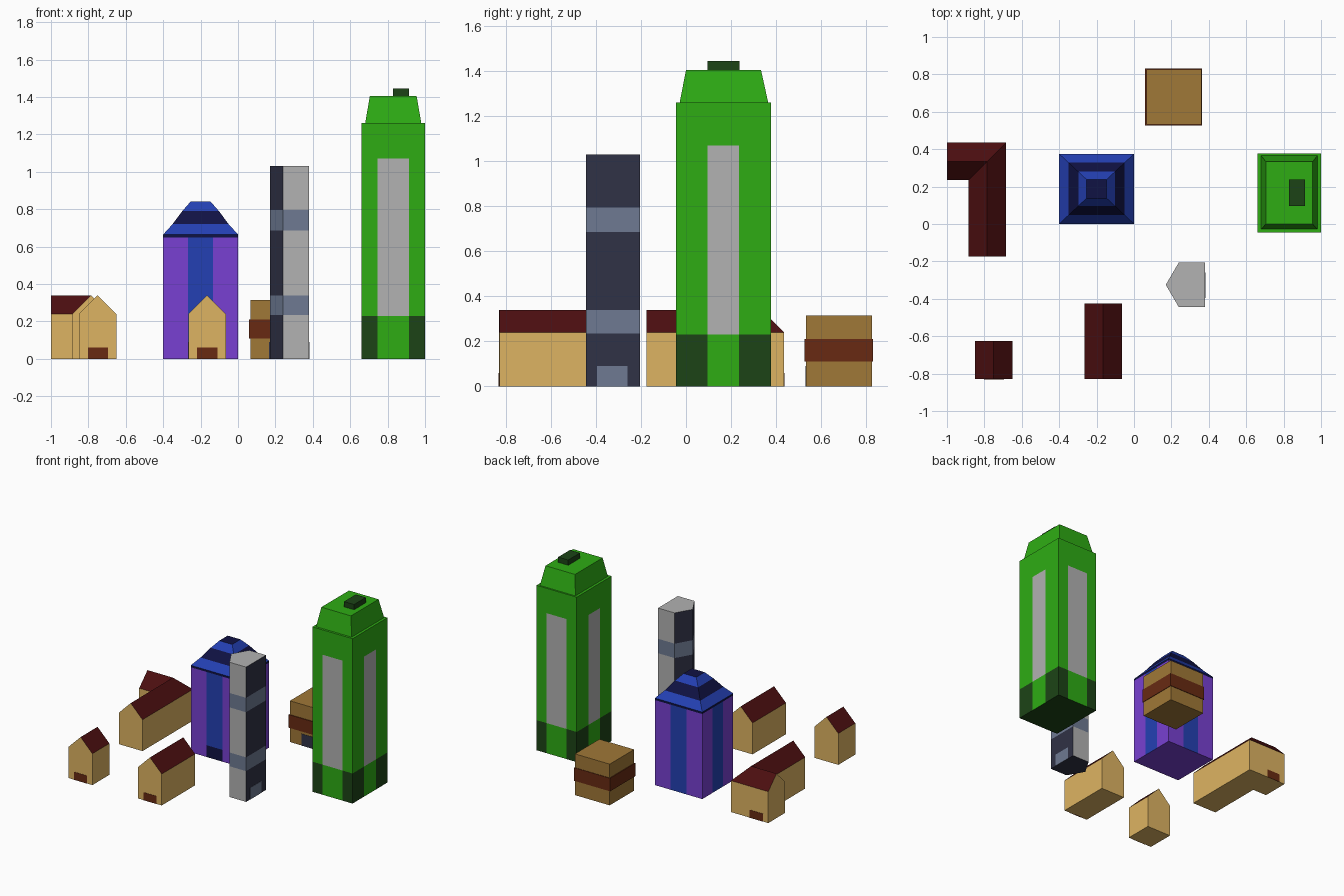
import bpy
from mathutils import Vector

if "Cube" in bpy.data.objects:
    bpy.data.objects.remove(bpy.data.objects["Cube"])


def paint(name, r, g, b):
    m = bpy.data.materials.new(name)
    lin = [(c / 255 / 12.92) if c < 11 else ((c / 255 + 0.055) / 1.055) ** 2.4 for c in (r, g, b)]
    m.diffuse_color = (*lin, 1)
    m.use_nodes = True
    m.node_tree.nodes["Principled BSDF"].inputs["Base Color"].default_value = m.diffuse_color
    return m


GREEN = paint("green", 46, 172, 20)
DARK_GREEN = paint("dark_green", 28, 68, 22)
GREY = paint("grey", 178, 178, 178)
PURPLE = paint("purple", 120, 64, 210)
BLUE = paint("blue", 36, 64, 180)
NAVY = paint("navy", 16, 18, 68)
SLATE = paint("slate", 48, 50, 70)
STEEL = paint("steel", 110, 122, 146)
TAN = paint("tan", 222, 180, 98)
ROOF = paint("roof_red", 76, 14, 16)
BROWN = paint("brown", 160, 120, 55)
RUST = paint("rust", 104, 42, 18)


def make(name, verts, faces, mats):
    """Mesh object with one material per face."""
    me = bpy.data.meshes.new(name)
    me.from_pydata(verts, [], faces)
    used = list(dict.fromkeys(mats))
    for m in used:
        me.materials.append(m)
    for p, m in zip(me.polygons, mats):
        p.material_index = used.index(m)
    ob = bpy.data.objects.new(name, me)
    bpy.context.collection.objects.link(ob)
    return ob


def loft(name, rings, pick, bottom, top):
    """Join (z, outline) rings; pick(level, side) chooses the wall colour."""
    n = len(rings[0][1])
    verts = [(x, y, z) for z, ring in rings for x, y in ring]
    faces, mats = [tuple(reversed(range(n)))], [bottom]
    for k in range(len(rings) - 1):
        for i in range(n):
            j = (i + 1) % n
            faces.append((k * n + i, k * n + j, k * n + n + j, k * n + n + i))
            mats.append(pick(k, i))
    last = (len(rings) - 1) * n
    faces.append(tuple(range(last, last + n)))
    mats.append(top)
    return make(name, verts, faces, mats)


def rect(x0, x1, y0, y1, fx=1 / 3, fy=1 / 3):
    """Rectangle with each side split in three, starting front left."""
    xa, xb = x0 + (x1 - x0) * fx, x1 - (x1 - x0) * fx
    ya, yb = y0 + (y1 - y0) * fy, y1 - (y1 - y0) * fy
    return [(x0, y0), (xa, y0), (xb, y0), (x1, y0), (x1, ya), (x1, yb),
            (x1, y1), (xb, y1), (xa, y1), (x0, y1), (x0, yb), (x0, ya)]


def box(name, x0, x1, y0, y1, z0, z1, mat):
    ring = [(x0, y0), (x1, y0), (x1, y1), (x0, y1)]
    return loft(name, [(z0, ring), (z1, ring)], lambda k, i: mat, mat, mat)


def house(name, stations, half=0.1, eave=0.24, ridge=0.34):
    """Sweep a gable profile along (centre, side direction) stations."""
    prof = [(-half, 0), (half, 0), (half, eave), (0, ridge), (-half, eave)]
    verts = [(c[0] + s * d[0], c[1] + s * d[1], z) for c, d in stations for s, z in prof]
    faces, mats = [(0, 1, 2, 3, 4)], [TAN]
    for k in range(len(stations) - 1):
        for i in range(5):
            a, b = k * 5 + i, k * 5 + (i + 1) % 5
            faces.append((a, a + 5, b + 5, b))
            mats.append(ROOF if i in (2, 3) else TAN)
    e = len(verts) - 5
    faces.append((e + 4, e + 3, e + 2, e + 1, e))
    mats.append(TAN)
    return make(name, verts, faces, mats)


T = 0.002  # door plate thickness

# Green tower: dark corners at the foot, grey window strips, tapered roof
walls = rect(0.66, 1.0, -0.045, 0.377, 0.25)
foot = rect(0.68, 0.98, -0.028, 0.365, 0.25)
crown = rect(0.705, 0.955, 0.0, 0.333, 0.25)


def green_pick(k, i):
    mid = i % 3 == 1
    if k == 0:
        return GREEN if mid else DARK_GREEN
    return GREY if k == 1 and mid else GREEN


loft("green_tower", [(0, walls), (0.23, walls), (1.07, walls), (1.26, walls),
                     (1.26, foot), (1.405, crown)], green_pick, DARK_GREEN, GREEN)
box("green_tower_vent", 0.83, 0.915, 0.095, 0.237, 1.405, 1.445, DARK_GREEN)


# Purple hall: blue strips, navy door, stepped-slope roof
def hall(s):
    return rect(-0.2 - 0.2 * s, -0.2 + 0.2 * s, 0.188 - 0.187 * s, 0.188 + 0.187 * s)


def hall_pick(k, i):
    if k < 2:
        if k == 0 and i == 1:
            return NAVY
        return BLUE if i % 3 == 1 else PURPLE
    return NAVY if k in (2, 4) else BLUE


loft("purple_hall", [(0, hall(1)), (0.09, hall(1)), (0.65, hall(1)), (0.665, hall(1)),
                     (0.72, hall(0.75)), (0.79, hall(0.49)), (0.84, hall(0.27))],
     hall_pick, PURPLE, NAVY)

# Five-sided tower: grey front and back, slate elsewhere, steel bands
pent = [(0.24, -0.445), (0.38, -0.445), (0.38, -0.205), (0.24, -0.205), (0.17, -0.325)]
loft("five_sided_tower", [(z, pent) for z in (0, 0.235, 0.34, 0.685, 0.795, 1.03)],
     lambda k, i: STEEL if k in (1, 3) else GREY if i in (0, 2) else SLATE, SLATE, GREY)
box("five_sided_tower_door", 0.375, 0.38 + T, -0.395, -0.26, 0, 0.09, STEEL)

# Brown block with a raised band
box("brown_block", 0.066, 0.36, 0.533, 0.827, 0, 0.315, BROWN)
box("brown_block_band", 0.06, 0.364, 0.527, 0.831, 0.11, 0.21, RUST)
box("brown_block_door", 0.165, 0.26, 0.533 - T, 0.54, 0, 0.09, SLATE)

# Gabled houses
X = (1, 0)
house("small_house", [((-0.75, -0.83), X), ((-0.75, -0.625), X)])
box("small_house_door", -0.803, -0.695, -0.83 - T, -0.82, 0, 0.06, RUST)
house("long_house", [((-0.165, -0.828), X), ((-0.165, -0.425), X)])
box("long_house_door", -0.218, -0.11, -0.828 - T, -0.82, 0, 0.06, RUST)
house("corner_house", [((-0.785, -0.175), X), ((-0.785, 0.335), (1, 1)), ((-1.0, 0.335), (0, 1))])
box("corner_house_door", -0.955, -0.845, 0.43, 0.435 + T, 0, 0.06, RUST)
